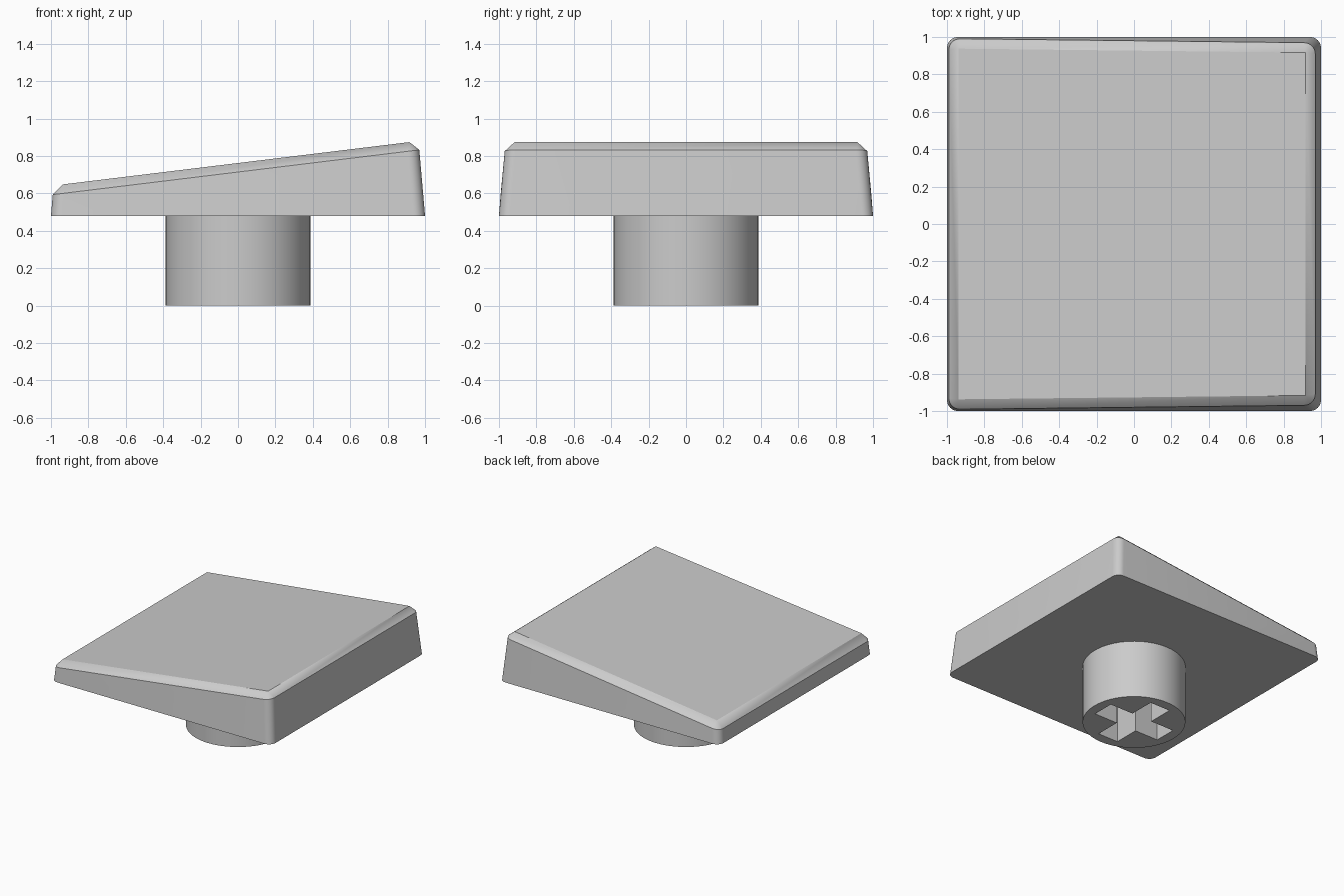
import bpy, bmesh, math

cube = bpy.data.objects.get("Cube")
if cube:
    bpy.data.objects.remove(cube, do_unlink=True)

BASE_Z, DRAFT, RADIUS, ARC = 0.48, 0.086, 0.06, 8
STEM_R = 0.387

grey = bpy.data.materials.new("light_grey")
grey.use_nodes = True
colour = (0.6, 0.6, 0.6, 1)
grey.diffuse_color = colour
grey.node_tree.nodes["Principled BSDF"].inputs["Base Color"].default_value = colour


def make_object(name, bm):
    bmesh.ops.recalc_face_normals(bm, faces=bm.faces)
    mesh = bpy.data.meshes.new(name)
    bm.to_mesh(mesh)
    bm.free()
    mesh.materials.append(grey)
    obj = bpy.data.objects.new(name, mesh)
    bpy.context.collection.objects.link(obj)
    return obj


def smooth(obj):
    bpy.ops.object.select_all(action='DESELECT')
    obj.select_set(True)
    bpy.context.view_layer.objects.active = obj
    bpy.ops.object.shade_smooth_by_angle(angle=math.radians(30))


def shoulder_z(x):
    return 0.714 + 0.122 * x


# Cap: drafted walls with rounded corners, sloped bevel and sloped flat top
bm = bmesh.new()
low, high, top = [], [], []
for q, (sx, sy) in enumerate([(1, 1), (-1, 1), (-1, -1), (1, -1)]):
    z = shoulder_z(sx)
    half = 1 - DRAFT * (z - BASE_Z)
    top.append(bm.verts.new((sx * (half - 0.053), sy * (half - 0.053),
                             shoulder_z(sx * (half - 0.053)) + 0.048)))
    for i in range(ARC + 1):
        a = math.pi / 2 * (q + i / ARC)
        dx, dy = RADIUS * math.cos(a), RADIUS * math.sin(a)
        low.append(bm.verts.new((sx * (1 - RADIUS) + dx, sy * (1 - RADIUS) + dy, BASE_Z)))
        x, y = sx * (half - RADIUS) + dx, sy * (half - RADIUS) + dy
        high.append(bm.verts.new((x, y, shoulder_z(x))))
n = len(low)
for i in range(n):
    j = (i + 1) % n
    bm.faces.new((low[i], low[j], high[j], high[i]))
    a, b = top[i // (ARC + 1)], top[j // (ARC + 1)]
    bm.faces.new((high[i], high[j], a) if a is b else (high[i], high[j], b, a))
bm.faces.new(top)
bm.faces.new(low)
cap = make_object("cap", bm)
smooth(cap)

# Stem: round post under the cap
bm = bmesh.new()
bmesh.ops.create_cone(bm, cap_ends=True, segments=64, radius1=STEM_R, radius2=STEM_R, depth=BASE_Z)
bmesh.ops.translate(bm, verts=bm.verts, vec=(0, 0, BASE_Z / 2))
stem = make_object("stem", bm)

# Cross-shaped socket cut into the bottom of the stem
arm, w = 0.305, 0.092
quarter = [(arm, -w), (arm, w), (w, w)]
outline = []
for q in range(4):
    c, s = round(math.cos(q * math.pi / 2)), round(math.sin(q * math.pi / 2))
    outline += [(x * c - y * s, x * s + y * c) for x, y in quarter]
bm = bmesh.new()
face = bm.faces.new([bm.verts.new((x, y, -0.1)) for x, y in outline])
new = bmesh.ops.extrude_face_region(bm, geom=[face])["geom"]
bmesh.ops.translate(bm, vec=(0, 0, 0.55), verts=[v for v in new if isinstance(v, bmesh.types.BMVert)])
cutter = make_object("socket_cutter", bm)

cut = stem.modifiers.new("socket", 'BOOLEAN')
cut.operation, cut.solver, cut.object = 'DIFFERENCE', 'EXACT', cutter
bpy.ops.object.select_all(action='DESELECT')
bpy.context.view_layer.objects.active = stem
stem.select_set(True)
bpy.ops.object.modifier_apply(modifier=cut.name)
bpy.data.objects.remove(cutter, do_unlink=True)
smooth(stem)
